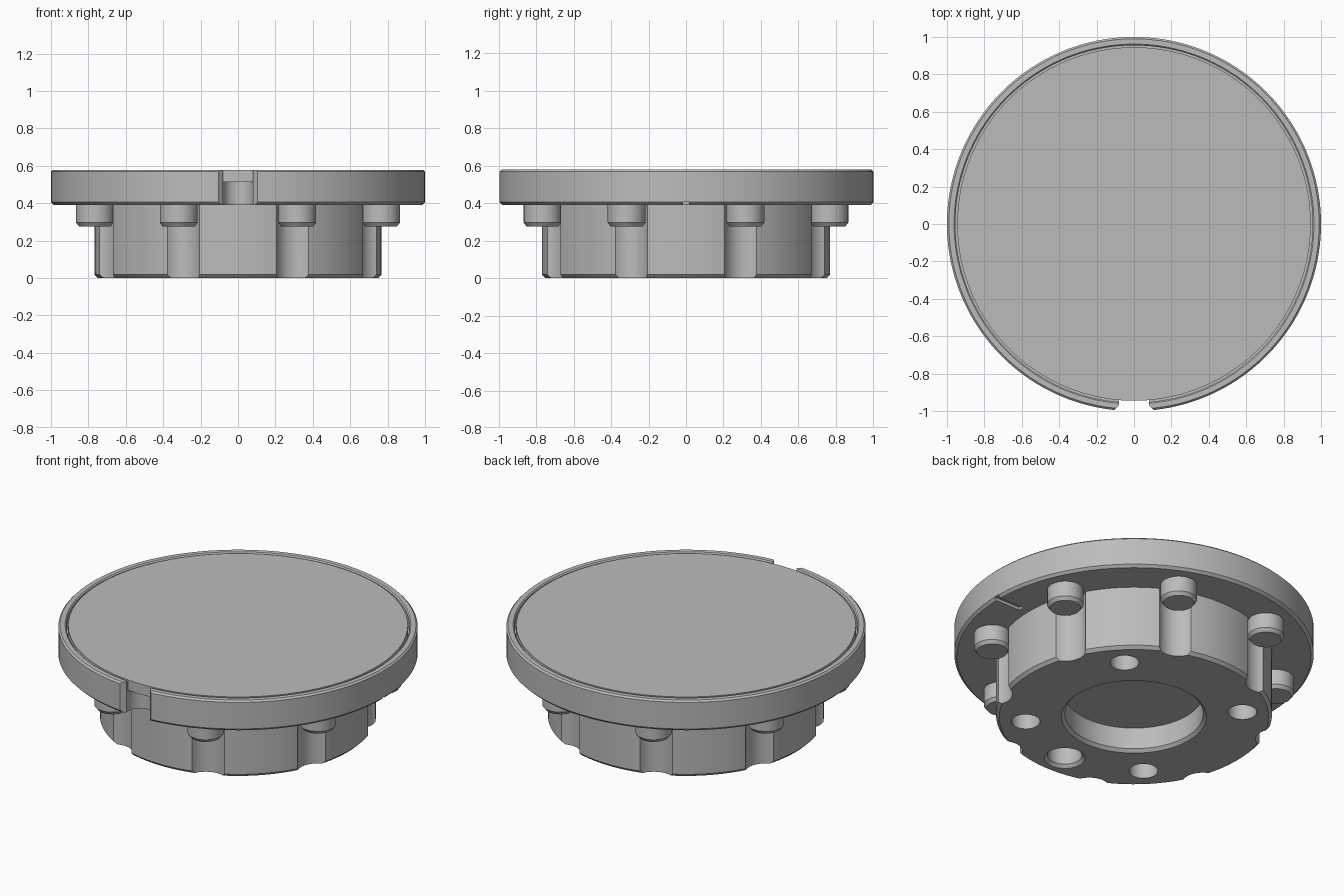
import bpy
import bmesh
from math import cos, sin, pi, radians

cube = bpy.data.objects.get("Cube")
if cube:
    bpy.data.objects.remove(cube, do_unlink=True)

# One neutral metal colour
grey = bpy.data.materials.new("neutral grey")
grey.use_nodes = True
grey.diffuse_color = (0.5, 0.5, 0.5, 1)
grey.node_tree.nodes["Principled BSDF"].inputs["Base Color"].default_value = (0.5, 0.5, 0.5, 1)


def make_object(name, bm):
    bmesh.ops.recalc_face_normals(bm, faces=bm.faces)
    mesh = bpy.data.meshes.new(name)
    bm.to_mesh(mesh)
    bm.free()
    mesh.materials.append(grey)
    obj = bpy.data.objects.new(name, mesh)
    bpy.context.collection.objects.link(obj)
    return obj


def lathe(name, profile, steps=128, center=(0, 0)):
    """Closed solid turned from (radius, z) points that start and end on the axis."""
    bm = bmesh.new()
    cx, cy = center
    rings = []
    for r, z in profile:
        if r == 0:
            rings.append([bm.verts.new((cx, cy, z))])
        else:
            rings.append([bm.verts.new((cx + r * cos(2 * pi * i / steps),
                                        cy + r * sin(2 * pi * i / steps), z))
                          for i in range(steps)])
    for a, b in zip(rings, rings[1:]):
        if len(a) == 1:
            bm.faces.new(b)
        elif len(b) == 1:
            bm.faces.new(a)
        else:
            for i in range(steps):
                j = (i + 1) % steps
                bm.faces.new((a[i], a[j], b[j], b[i]))
    # Flat caps are single faces, so the axis points are not needed
    bmesh.ops.delete(bm, geom=[v for v in bm.verts if not v.link_faces], context='VERTS')
    return make_object(name, bm)


def prism(name, outline, z0, z1):
    bm = bmesh.new()
    face = bm.faces.new([bm.verts.new((x, y, z0)) for x, y in outline])
    top = bmesh.ops.extrude_face_region(bm, geom=[face])["geom"]
    bmesh.ops.translate(bm, vec=(0, 0, z1 - z0),
                        verts=[g for g in top if isinstance(g, bmesh.types.BMVert)])
    return make_object(name, bm)


def activate(obj):
    bpy.ops.object.select_all(action='DESELECT')
    obj.select_set(True)
    bpy.context.view_layer.objects.active = obj


def cut(target, cutter):
    cutter.hide_render = True
    activate(target)
    mod = target.modifiers.new("cut", 'BOOLEAN')
    mod.operation = 'DIFFERENCE'
    mod.solver = 'EXACT'
    mod.object = cutter
    bpy.ops.object.modifier_apply(modifier=mod.name)
    bpy.data.objects.remove(cutter, do_unlink=True)


def polar(radius, degrees):
    return radius * cos(radians(degrees)), radius * sin(radians(degrees))


BOSS_ANGLES = [22.5 + 45 * k for k in range(8)]

# Wide dish with a raised rim
dish = lathe("dish", [(0, 0.39), (0.985, 0.39), (1, 0.405), (1, 0.568), (0.99, 0.578),
                      (0.962, 0.578), (0.955, 0.571), (0.955, 0.515), (0, 0.515)], 160)

# Front slot: rounded inner end, flared mouth
arc = [(0.08 * cos(pi * i / 20), -0.95 + 0.08 * sin(pi * i / 20)) for i in range(21)]
mouth = [(-0.08, -0.97), (-0.13, -1.02), (0.13, -1.02), (0.08, -0.97)]
cut(dish, prism("slot_cutter", arc + mouth, 0.3, 0.7))

# Small index groove on the underside
cut(dish, prism("groove_cutter", [(0.82, -0.017), (1.05, -0.017), (1.05, 0.017), (0.82, 0.017)],
                0.3, 0.407))

# Flat lid set inside the rim
lid = lathe("lid", [(0, 0.512), (0.945, 0.512), (0.945, 0.576), (0, 0.576)], 160)

# Hub with a chamfered central recess
hub = lathe("hub", [(0, 0.15), (0.385, 0.15), (0.385, 0.018), (0.403, 0), (0.75, 0),
                    (0.768, 0.018), (0.768, 0.395), (0, 0.395)])

# Scalloped flutes behind the bosses
for a in BOSS_ANGLES:
    cut(hub, lathe("flute_cutter", [(0, -0.1), (0.114, -0.1), (0.114, 0.5), (0, 0.5)],
                   40, polar(0.828, a)))

# Four plain holes and one larger chamfered hole
for a in (45, 135, 225, 315):
    cut(hub, lathe("hole_cutter", [(0, -0.1), (0.08, -0.1), (0.08, 0.25), (0, 0.25)],
                   40, polar(0.605, a)))
cut(hub, lathe("large_hole_cutter", [(0, -0.02), (0.134, -0.02), (0.096, 0.018),
                                     (0.096, 0.25), (0, 0.25)], 40, (0, -0.6)))

# Round bosses under the dish
bosses = [lathe(f"boss_{i + 1}", [(0, 0.276), (0.086, 0.276), (0.101, 0.296),
                                  (0.101, 0.395), (0, 0.395)], 40, polar(0.828, a))
          for i, a in enumerate(BOSS_ANGLES)]

for part in [dish, lid, hub] + bosses:
    activate(part)
    bpy.ops.object.shade_smooth_by_angle(angle=radians(30))
